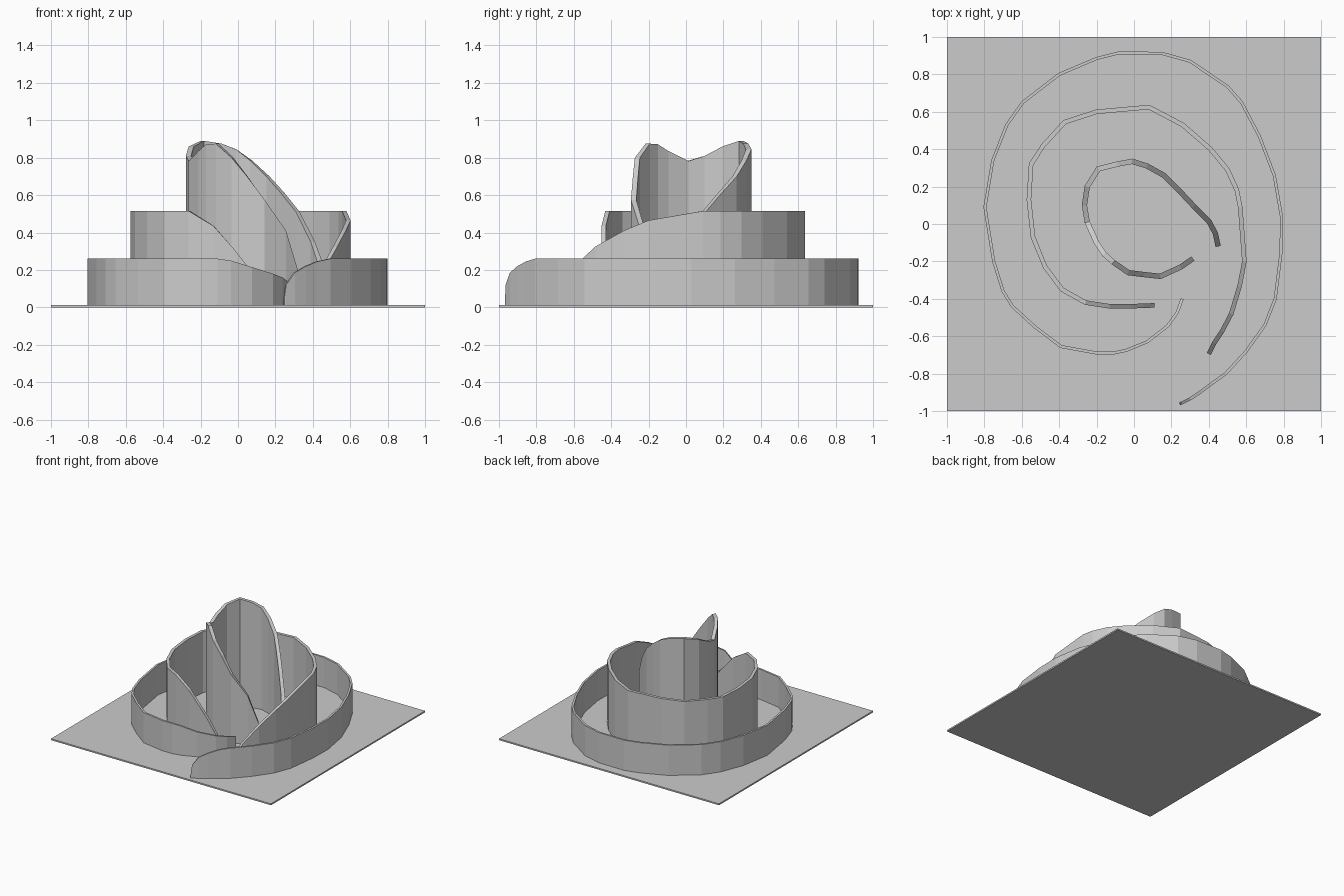
import bpy, bmesh
from mathutils import Vector


def wall(name, pts, thick, full=None):
    """Upright strip along a plan path; each point is (x, y[, top]); top defaults to full."""
    plan = [Vector(p[:2]) for p in pts]
    tops = [p[2] if len(p) > 2 else full for p in pts]
    bm = bmesh.new()
    rings = []
    for i, p in enumerate(plan):
        a = (p - plan[i - 1]).normalized() if i > 0 else None
        b = (plan[i + 1] - p).normalized() if i < len(plan) - 1 else None
        a, b = a or b, b or a
        t = (a + b).normalized()
        n = Vector((-t.y, t.x)) * (thick / 2 / max(t.dot(a), 0.5))
        l, r = p + n, p - n
        rings.append([bm.verts.new(c) for c in (
            (r.x, r.y, 0.005), (r.x, r.y, tops[i]),
            (l.x, l.y, tops[i]), (l.x, l.y, 0.005))])
    for r0, r1 in zip(rings, rings[1:]):
        for k in range(4):
            j = (k + 1) % 4
            bm.faces.new((r0[k], r1[k], r1[j], r0[j]))
    bm.faces.new(rings[0])
    bm.faces.new(rings[-1])
    bmesh.ops.recalc_face_normals(bm, faces=bm.faces)
    me = bpy.data.meshes.new(name)
    bm.to_mesh(me)
    bm.free()
    ob = bpy.data.objects.new(name, me)
    bpy.context.collection.objects.link(ob)
    return ob


# Thin square base plate
bpy.ops.mesh.primitive_cube_add(size=2, location=(0, 0, 0.006))
base = bpy.context.object
base.name = "base_plate"
base.scale = (1, 1, 0.006)

# Low outer wall, rounded off at the front end
wall("outer_wall", [
    (.245, -.96, .04), (.255, -.957, .12), (.30, -.935, .185), (.36, -.895, .22),
    (.42, -.85, .245), (.49, -.80), (.60, -.68), (.70, -.54), (.755, -.40),
    (.785, -.16), (.79, .03), (.75, .26), (.67, .47), (.575, .65), (.50, .735),
    (.30, .87), (.15, .912), (-.08, .915), (-.20, .885), (-.40, .80), (-.595, .65),
    (-.68, .53), (-.755, .34), (-.797, .09), (-.75, -.20), (-.70, -.36), (-.65, -.44),
    (-.53, -.55), (-.39, -.655), (-.20, -.69), (-.11, -.69, .26), (-.04, -.675, .25),
    (.07, -.63, .215), (.18, -.545, .18), (.23, -.475, .16), (.258, -.40, .14)],
    .016, .26)

# Middle wall, sloping down at both ends
wall("middle_wall", [
    (.40, -.695, .08), (.43, -.635, .16), (.47, -.575, .235), (.52, -.48, .325),
    (.565, -.33, .41), (.59, -.20, .465), (.568, .09), (.55, .18), (.50, .29), (.41, .40),
    (.26, .53), (.08, .625), (-.20, .60), (-.37, .545), (-.485, .42), (-.55, .32),
    (-.562, .13), (-.54, -.07), (-.475, -.23), (-.385, -.35), (-.26, -.42, .515),
    (-.13, -.44, .435), (-.02, -.44, .31), (.05, -.437, .22), (.11, -.435, .13)],
    .024, .515)

# Tall inner wall with twin peaks and a dip between them
wall("inner_wall", [
    (.45, -.12, .16), (.435, -.05, .25), (.40, .015, .35), (.32, .095, .51),
    (.24, .18, .61), (.16, .26, .70), (.07, .31, .785), (-.01, .335, .845),
    (-.09, .32, .875), (-.19, .295, .89), (-.25, .20, .86), (-.265, .10, .81),
    (-.25, .01, .782), (-.20, -.10, .835), (-.16, -.16, .872), (-.11, -.205, .875),
    (-.03, -.26, .80), (.05, -.27, .70), (.14, -.28, .575), (.25, -.23, .41),
    (.315, -.185, .19)],
    .028)
